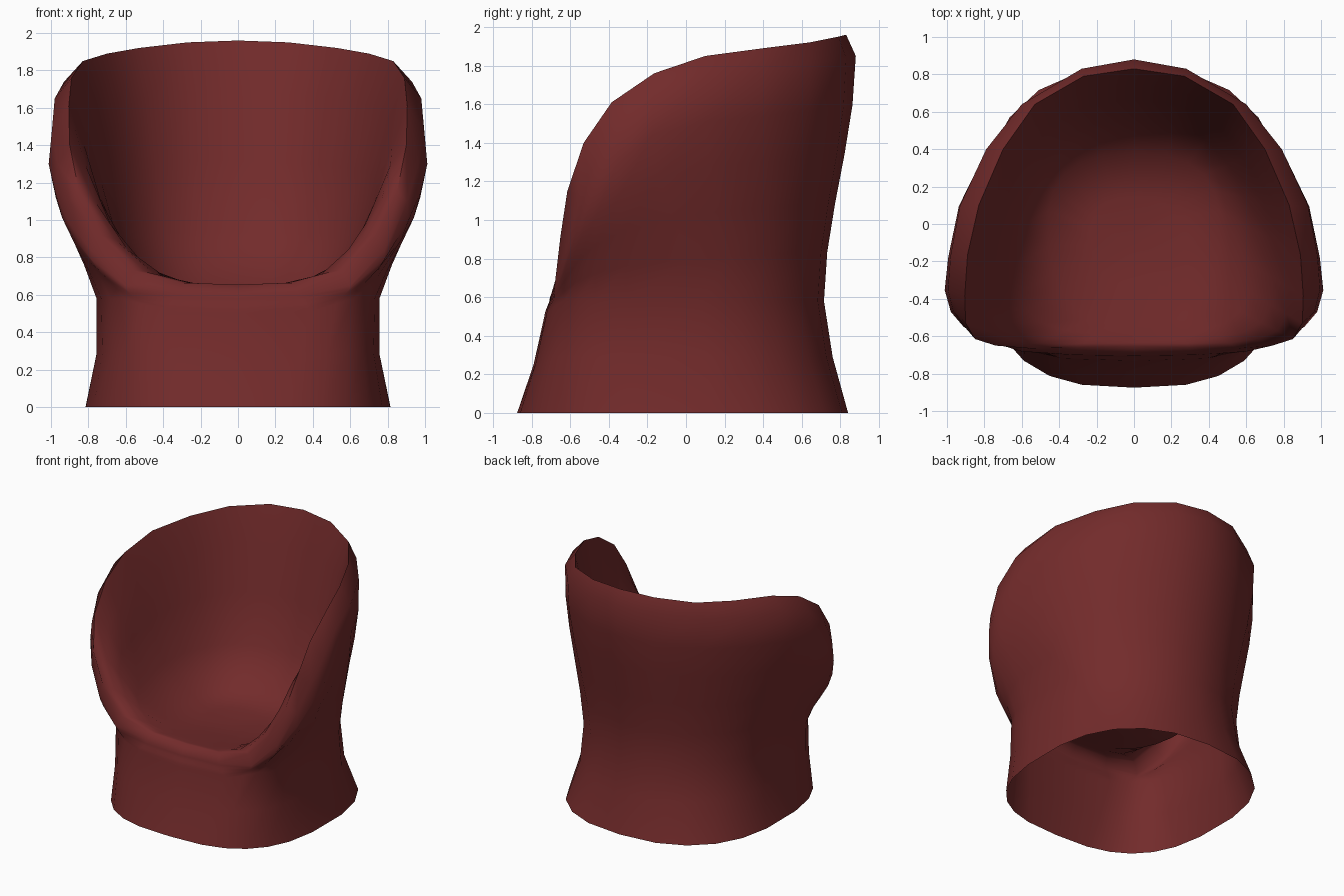
import bpy, bmesh, math
from mathutils import Vector

default_cube = bpy.data.objects.get("Cube")
if default_cube:
    bpy.data.objects.remove(default_cube, do_unlink=True)

# Rim of one half, from back centre round to front centre: inner crest and outer edge
CREST = [(0, .83, 1.96), (.27, .79, 1.95), (.53, .64, 1.92), (.7, .4, 1.89),
         (.83, .1, 1.85), (.89, -.165, 1.76), (.905, -.385, 1.61), (.9, -.53, 1.4),
         (.85, -.615, 1.15), (.74, -.65, .92), (.56, -.665, .73), (.3, -.66, .665),
         (0, -.655, .655)]
OUTER = [(0, .88, 1.85), (.28, .83, 1.84), (.6, .64, 1.81), (.79, .4, 1.78),
         (.93, .1, 1.74), (.98, -.165, 1.65), (.995, -.35, 1.48), (.965, -.47, 1.3),
         (.905, -.55, 1.1), (.785, -.625, .84), (.6, -.682, .65), (.32, -.7, .61),
         (0, -.705, .6)]
STEPS = len(CREST) - 1


def oval(i, half_x, back, front, z, back_power, front_power):
    """Station i on an outline that is rounder behind and squarer in front."""
    angle = math.pi * i / STEPS
    angle += .15 * math.sin(angle)
    s, c = math.sin(angle), math.cos(angle)
    reach, power = (back, back_power) if c > 0 else (front, front_power)
    x = half_x * s ** (2 / power) if 0 < i < STEPS else 0
    return Vector((x, reach * abs(c) ** (2 / power), z))


def column(i):
    """Points of one station from the floor, over the rim, to the seat."""
    crest, edge = Vector(CREST[i]), Vector(OUTER[i])
    angle = math.pi * i / STEPS
    waist_z = min(.58, edge.z - .1)
    waist = oval(i, .76, .715, -.71 - .3 * (.58 - waist_z), waist_z, 2, 4.4)
    points = [oval(i, .82, .84, -.875, 0, 2.4, 2.8),
              oval(i, .76, .76, -.79, waist_z / 2, 2.1, 3.6), waist]
    # Flaring outer wall, fullest at the sides
    bulge = 1.1 * math.sin(angle) ** 2
    for t in (.2, .4, .6, .8):
        f = t * t * (3 - 2 * t) + bulge * t * (1 - t)
        p = waist.lerp(edge, f)
        p.z = waist.z + (edge.z - waist.z) * t
        points.append(p)
    points += [edge, crest]
    # Hollow inner wall running down into the seat, rounder towards the front
    seat = oval(i, .46, .38, -.55, .65, 2.5, 2.5)
    softness = 1 + max(0, -math.cos(angle))
    for inward, drop in ((.18, .21), (.36, .49), (.6, .78), (1, 1)):
        p = crest.lerp(seat, inward)
        p.z = crest.z + (seat.z - crest.z) * drop ** softness
        points.append(p)
    middle = seat.lerp(Vector((0, -.1, 0)), .5)
    middle.z = .61
    return points + [middle]


# Mirror the half stations into a full loop
half = [column(i) for i in range(STEPS + 1)]
mirrored = [[Vector((-p.x, p.y, p.z)) for p in col] for col in half[-2:0:-1]]

bm = bmesh.new()
loop = [[bm.verts.new(p) for p in col] for col in half + mirrored]
centre = bm.verts.new((0, -.1, .6))
for a, b in zip(loop, loop[1:] + loop[:1]):
    for k in range(len(a) - 1):
        bm.faces.new((b[k], a[k], a[k + 1], b[k + 1]))
    bm.faces.new((b[-1], a[-1], centre))
# Make the seat face upward and the wall outward
bm.normal_update()
if centre.normal.z < 0:
    bmesh.ops.reverse_faces(bm, faces=bm.faces)

mesh = bpy.data.meshes.new("tub_chair_shell")
bm.to_mesh(mesh)
bm.free()
chair = bpy.data.objects.new("tub_chair_shell", mesh)
bpy.context.collection.objects.link(chair)

# Upholstery colour
fabric = bpy.data.materials.new("dark_red_fabric")
fabric.use_nodes = True
colour = (.17, .024, .024, 1)
fabric.diffuse_color = colour
fabric.node_tree.nodes["Principled BSDF"].inputs["Base Color"].default_value = colour
mesh.materials.append(fabric)

# Smooth shading with a crisp rim
bpy.ops.object.select_all(action='DESELECT')
chair.select_set(True)
bpy.context.view_layer.objects.active = chair
bpy.ops.object.shade_smooth_by_angle(angle=math.radians(80))
